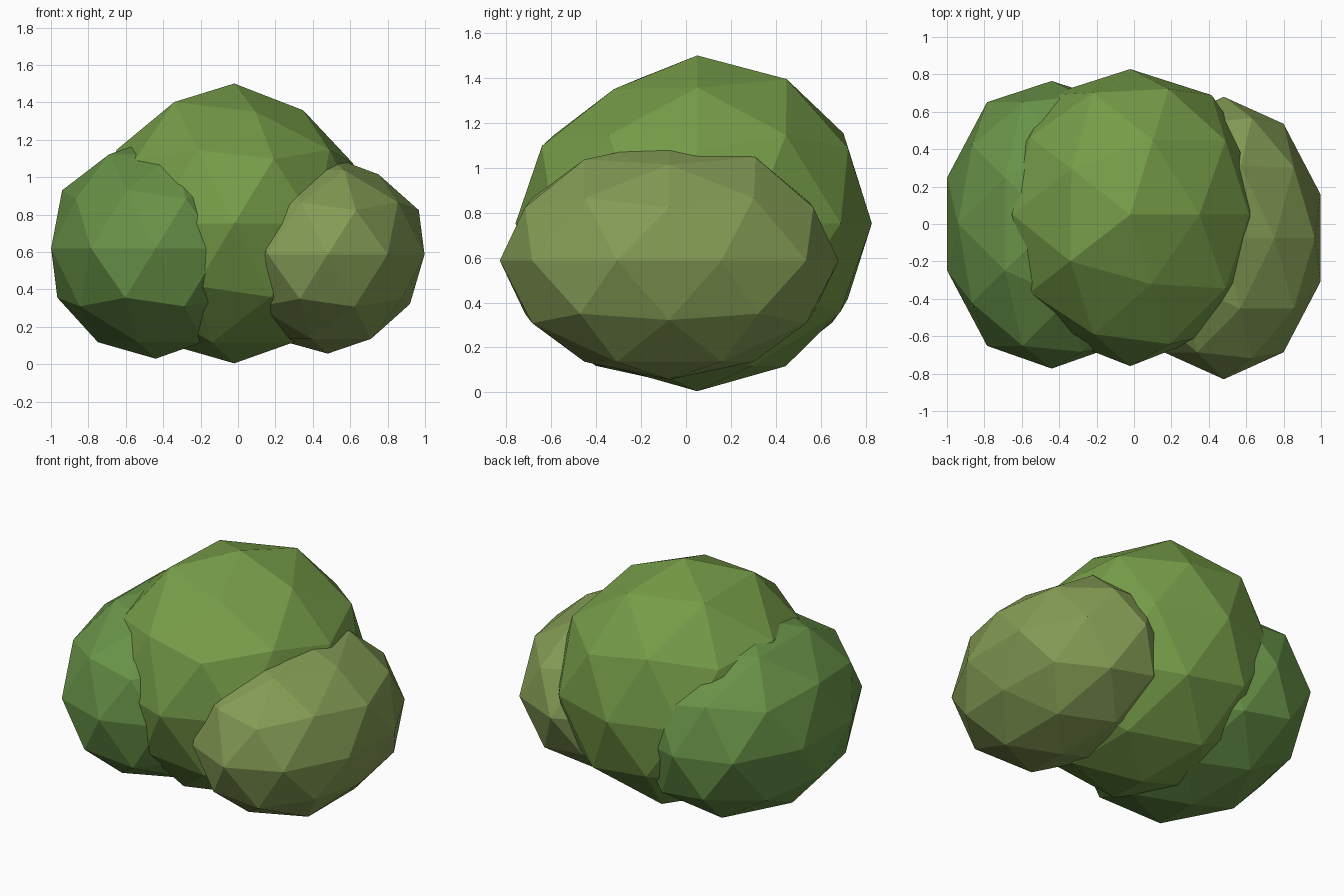
import bpy, bmesh
from mathutils import Vector

if "Cube" in bpy.data.objects:
    bpy.data.objects.remove(bpy.data.objects["Cube"])


def leaf_clump(name, centre, radii, colour, dents=()):
    """Flat-faced stretched icosphere; dents push single corners in or out."""
    bm = bmesh.new()
    bmesh.ops.create_icosphere(bm, subdivisions=2, radius=1)
    moves = []
    for direction, factor in dents:
        d = Vector(direction)
        moves.append((min(bm.verts, key=lambda v: (v.co - d).length), factor))
    for vert, factor in moves:
        vert.co *= factor
    for v in bm.verts:
        v.co = Vector(c * r for c, r in zip(v.co, radii))
    mesh = bpy.data.meshes.new(name)
    bm.to_mesh(mesh)
    bm.free()
    mat = bpy.data.materials.new(name + "_green")
    mat.diffuse_color = (*colour, 1)
    mat.use_nodes = True
    mat.node_tree.nodes["Principled BSDF"].inputs["Base Color"].default_value = mat.diffuse_color
    mesh.materials.append(mat)
    obj = bpy.data.objects.new(name, mesh)
    obj.location = centre
    bpy.context.collection.objects.link(obj)
    return obj


# Tall middle clump, slightly uneven
leaf_clump("middle_foliage", (-0.02, 0.05, 0.753), (0.74, 0.79, 0.748), (0.18, 0.33, 0.065), [
    ((0.16, -0.50, 0.85), 0.94),
    ((0.53, 0.00, 0.85), 0.95),
    ((-0.43, -0.31, 0.85), 1.02),
    ((0.16, 0.50, 0.85), 1.01),
    ((-0.26, 0.81, 0.53), 1.02),
    ((0.28, -0.85, 0.45), 1.03),
    ((0.89, 0.00, 0.45), 0.96),
    ((0, 1, 0), 0.985),
    ((0, -1, 0), 1.025),
])

# Darker clump on the left
leaf_clump("left_foliage", (-0.44, 0.0, 0.62), (0.588, 0.805, 0.59), (0.14, 0.29, 0.065), [
    ((0, -1, 0), 0.96),
    ((0, 1, 0), 0.95),
])

# Paler clump on the right
leaf_clump("right_foliage", (0.48, -0.075, 0.587), (0.544, 0.755, 0.53), (0.23, 0.33, 0.09), [
    ((0.53, 0.00, 0.85), 0.95),
    ((0.16, 0.50, 0.85), 1.02),
    ((0.85, 0.00, -0.53), 0.95),
])
